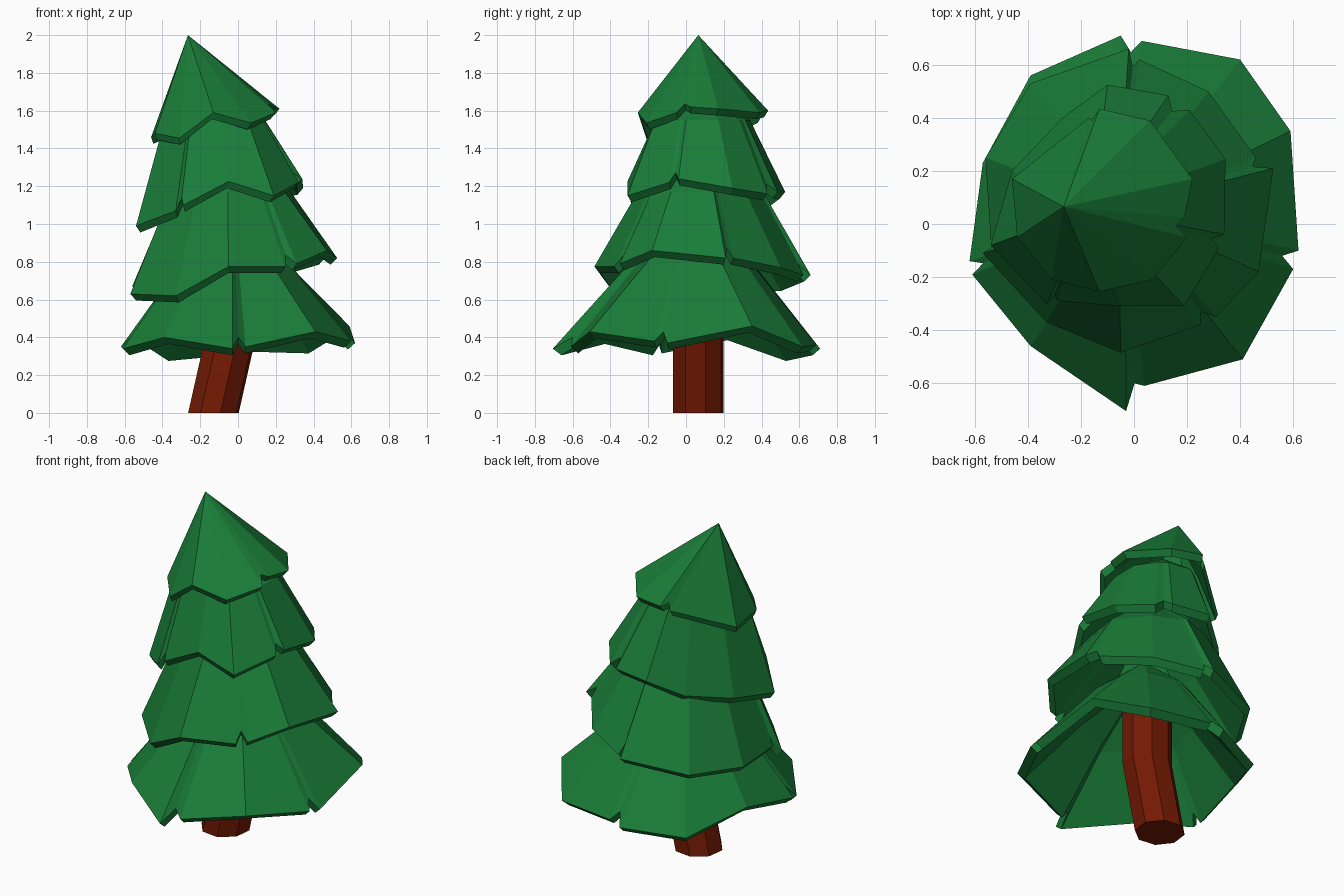
import bpy, bmesh, math
from mathutils import Vector

if "Cube" in bpy.data.objects:
    bpy.data.objects.remove(bpy.data.objects["Cube"], do_unlink=True)


def make_material(name, color):
    mat = bpy.data.materials.new(name)
    mat.use_nodes = True
    mat.diffuse_color = (*color, 1)
    mat.node_tree.nodes["Principled BSDF"].inputs["Base Color"].default_value = (*color, 1)
    return mat


needle_green = make_material("needle green", (0.01, 0.205, 0.04))
bark_brown = make_material("bark brown", (0.172, 0.01, 0.001))


def finish(bm, name, mat):
    bmesh.ops.recalc_face_normals(bm, faces=bm.faces)
    mesh = bpy.data.meshes.new(name)
    bm.to_mesh(mesh)
    bm.free()
    mesh.materials.append(mat)
    obj = bpy.data.objects.new(name, mesh)
    bpy.context.collection.objects.link(obj)
    return obj


def bridge(bm, lower, upper):
    count = len(lower)
    for i in range(count):
        j = (i + 1) % count
        bm.faces.new((lower[i], lower[j], upper[j], upper[i]))


def fan(bm, ring, tip):
    apex = bm.verts.new(tip)
    for i, vert in enumerate(ring):
        bm.faces.new((vert, ring[(i + 1) % len(ring)], apex))


def add_slits(rim, tip, depth):
    """Where two rim corners nearly touch, add a corner pulled up the slope."""
    out = []
    for i, point in enumerate(rim):
        after = rim[(i + 1) % len(rim)]
        out.append(point)
        if (after.xy - point.xy).length < 0.13:
            out.append(((point + after) / 2).lerp(tip, depth))
    return out


def bough_tier(name, rim, tip, shoulder=None):
    """Hollow faceted skirt; shoulder is (scale, height) of the upper bend."""
    tip = Vector(tip)
    rim = [Vector(p) for p in rim]
    notched = add_slits(rim, tip, 0.08)
    plain = add_slits(rim, tip, 0)
    bm = bmesh.new()

    def ring(points, scale, place_z):
        verts = []
        for p in points:
            q = tip.lerp(p, scale)
            verts.append(bm.verts.new((q.x, q.y, place_z(p, q))))
        return verts

    edge = ring(notched, 1, lambda p, q: p.z)
    lip = ring(notched, 0.94, lambda p, q: p.z - 0.035)
    bridge(bm, lip, edge)
    # Outer slope
    if shoulder:
        scale, height = shoulder
        bend = ring(plain, scale, lambda p, q: height)
        bridge(bm, edge, bend)
        fan(bm, bend, tip)
    else:
        fan(bm, edge, tip)
    # Hollow underside
    inner = ring(plain, 0.5, lambda p, q: q.z - 0.05)
    bridge(bm, lip, inner)
    fan(bm, inner, tip - Vector((0, 0, 0.1)))
    return finish(bm, name, needle_green)


# Trunk: leaning octagonal post with one bend
bm = bmesh.new()
rings = []
for x, z in ((-0.13, 0), (-0.04, 0.4), (-0.04, 0.8)):
    rings.append([bm.verts.new((x + 0.139 * math.cos(a), 0.065 + 0.139 * math.sin(a), z))
                  for a in (math.tau * i / 8 + 0.27 for i in range(8))])
for low, high in zip(rings, rings[1:]):
    bridge(bm, low, high)
bm.faces.new(rings[0])
bm.faces.new(rings[-1])
finish(bm, "trunk", bark_brown)

# Boughs from the ground up, rims listed around the tree
bough_tier("bottom_boughs", [
    (-0.05, 0.71, 0.34), (-0.39, 0.56, 0.31), (-0.57, 0.23, 0.42), (-0.62, -0.14, 0.35),
    (-0.61, -0.19, 0.34), (-0.39, -0.46, 0.4), (-0.03, -0.705, 0.34), (0.04, -0.61, 0.35),
    (0.41, -0.51, 0.43), (0.6, -0.17, 0.38), (0.62, -0.1, 0.37), (0.59, 0.35, 0.46),
    (0.4, 0.62, 0.35), (0.03, 0.69, 0.36)], (-0.03, 0.05, 1.05), (0.44, 0.81))

bough_tier("lower_boughs", [
    (-0.02, 0.66, 0.73), (-0.39, 0.53, 0.68), (-0.56, 0.25, 0.67), (-0.54, -0.06, 0.67),
    (-0.57, -0.11, 0.63), (-0.33, -0.37, 0.62), (-0.05, -0.485, 0.775), (0.25, -0.38, 0.775),
    (0.31, -0.35, 0.79), (0.47, -0.18, 0.86), (0.525, 0.21, 0.82), (0.46, 0.25, 0.82),
    (0.28, 0.5, 0.77), (0.02, 0.62, 0.73)], (-0.06, 0.06, 1.45), (0.58, 1.17))

bough_tier("upper_boughs", [
    (-0.1, 0.525, 1.17), (-0.27, 0.4, 1.08), (-0.46, 0.2, 1.04), (-0.54, -0.08, 0.99),
    (-0.33, -0.3, 1.07), (-0.29, -0.29, 1.1), (-0.05, -0.31, 1.225), (0.19, -0.31, 1.15),
    (0.32, -0.09, 1.22), (0.34, -0.04, 1.24), (0.345, 0.245, 1.19), (0.21, 0.43, 1.16),
    (0.13, 0.485, 1.17)], (-0.16, 0.06, 1.75), (0.6, 1.55))

bough_tier("crown", [
    (-0.13, 0.435, 1.6), (-0.17, 0.4, 1.57), (-0.46, 0.17, 1.46), (-0.44, -0.05, 1.48),
    (-0.31, -0.21, 1.455), (-0.13, -0.255, 1.59), (0.07, -0.21, 1.535), (0.2, -0.05, 1.59),
    (0.19, 0.025, 1.62), (0.22, 0.17, 1.61), (0.06, 0.39, 1.59)], (-0.265, 0.065, 2))
